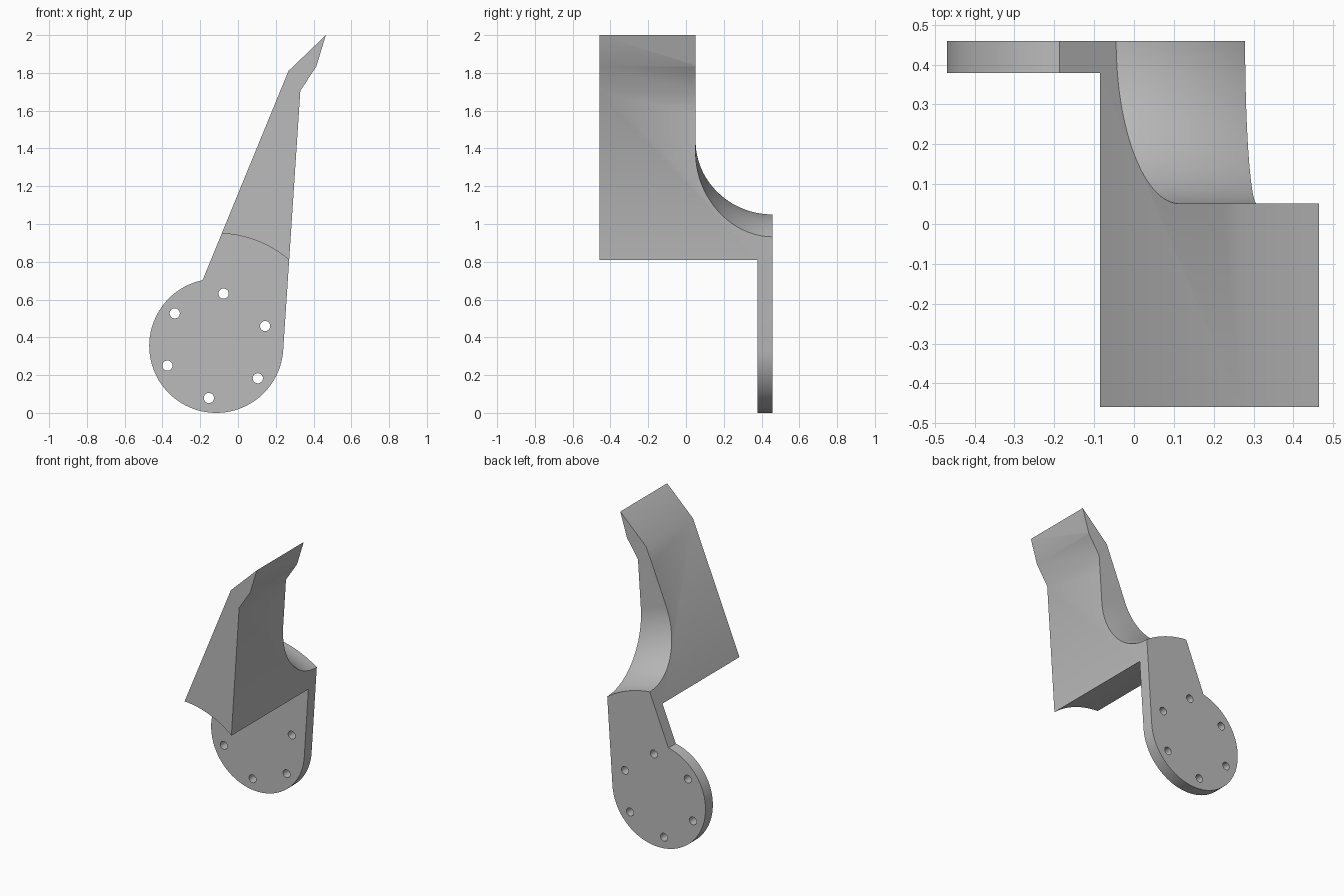
import bpy, bmesh, math

cube = bpy.data.objects.get("Cube")
if cube:
    bpy.data.objects.remove(cube, do_unlink=True)

CX, CZ, R = -0.115, 0.355, 0.355      # hub axis and disc radius
BACK, FRONT, PLATE = 0.459, -0.459, 0.379

grey = bpy.data.materials.new("plain grey")
grey.use_nodes = True
grey.diffuse_color = (0.5, 0.5, 0.5, 1)
grey.node_tree.nodes["Principled BSDF"].inputs["Base Color"].default_value = (0.5, 0.5, 0.5, 1)


def polar(radius, degrees):
    a = math.radians(degrees)
    return CX + radius * math.cos(a), CZ + radius * math.sin(a)


def make_object(name, bm):
    bmesh.ops.recalc_face_normals(bm, faces=bm.faces)
    mesh = bpy.data.meshes.new(name)
    bm.to_mesh(mesh)
    bm.free()
    ob = bpy.data.objects.new(name, mesh)
    bpy.context.collection.objects.link(ob)
    mesh.materials.append(grey)
    return ob


def prism(bm, outline, y0, y1):
    """Extrude an x-z outline along y."""
    face = bm.faces.new([bm.verts.new((x, y0, z)) for x, z in outline])
    out = bmesh.ops.extrude_face_region(bm, geom=[face])
    verts = [g for g in out["geom"] if isinstance(g, bmesh.types.BMVert)]
    bmesh.ops.translate(bm, verts=verts, vec=(0, y1 - y0, 0))


def circle(radius, n, cx=CX, cz=CZ):
    return [(cx + radius * math.cos(math.tau * i / n),
             cz + radius * math.sin(math.tau * i / n)) for i in range(n)]


# Side outline: round hub, then tapering blade with a hooked tip
outline = [polar(R, 101.8 + (356.2 - 101.8) * i / 72) for i in range(73)]
outline += [(0.33, 1.705), (0.415, 1.835), (0.465, 2.0), (0.267, 1.81)]
bm = bmesh.new()
prism(bm, outline, FRONT, BACK)
bracket = make_object("blade_bracket", bm)

# Clearance around the hub, leaving only the thin mounting plate
bm = bmesh.new()
prism(bm, circle(0.596, 128), FRONT - 0.2, PLATE)
clearance = make_object("hub_clearance_cutter", bm)

# Rear scoop: quarter-round section revolved about the hub axis
ARC = 0.408
section = [(BACK - ARC * math.cos(t), 1.107 - ARC * math.sin(t))
           for t in [math.pi / 2 * i / 32 for i in range(33)]]
section += [(BACK + 0.1, section[-1][1]), (BACK + 0.1, 2.2), (section[0][0], 2.2)]
bm = bmesh.new()
verts = [bm.verts.new((CX, y, CZ + r)) for y, r in section]
ring = [bm.edges.new((verts[i - 1], verts[i])) for i in range(len(verts))]
bmesh.ops.spin(bm, geom=verts + ring, cent=(CX, 0, CZ), axis=(0, 1, 0),
               angle=math.tau, steps=128, use_merge=True)
bmesh.ops.remove_doubles(bm, verts=bm.verts, dist=1e-5)
scoop = make_object("scoop_cutter", bm)

# Six bolt holes on a circle
bm = bmesh.new()
for k in range(6):
    hx, hz = polar(0.279, 22 + 60 * k)
    prism(bm, circle(0.027, 24, hx, hz), PLATE - 0.1, BACK + 0.1)
holes = make_object("bolt_hole_cutter", bm)

# Apply the cuts
bpy.context.view_layer.objects.active = bracket
bracket.select_set(True)
for cutter in (clearance, scoop, holes):
    cutter.hide_render = True
    mod = bracket.modifiers.new("cut", "BOOLEAN")
    mod.operation, mod.solver, mod.object = "DIFFERENCE", "EXACT", cutter
    bpy.ops.object.modifier_apply(modifier=mod.name)
    bpy.data.objects.remove(cutter, do_unlink=True)

bpy.ops.object.shade_smooth_by_angle(angle=math.radians(30))
